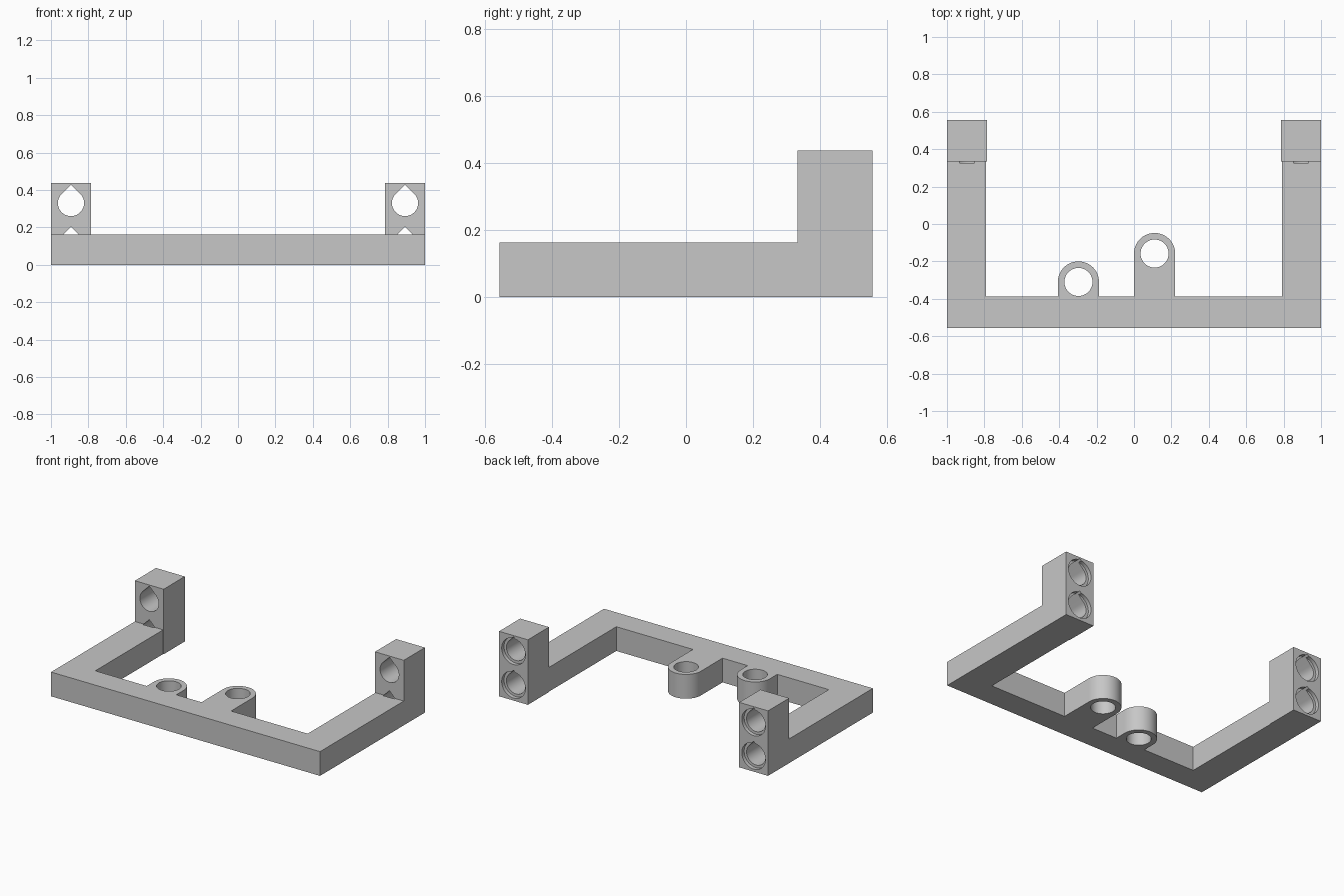
import bpy, bmesh, math
from mathutils import Vector

if "Cube" in bpy.data.objects:
    bpy.data.objects.remove(bpy.data.objects["Cube"])

grey = bpy.data.materials.new("plain grey")
grey.diffuse_color = (0.57, 0.57, 0.57, 1)
grey.use_nodes = True
grey.node_tree.nodes["Principled BSDF"].inputs["Base Color"].default_value = grey.diffuse_color


def arc(cx, cy, r, start, end, n):
    """Points on an arc, angles in degrees."""
    return [(cx + r * math.cos(math.radians(start + (end - start) * i / n)),
             cy + r * math.sin(math.radians(start + (end - start) * i / n)))
            for i in range(n + 1)]


def prism(name, points, vec):
    """Extrude a closed outline of 3D points along a vector."""
    bm = bmesh.new()
    face = bm.faces.new([bm.verts.new(p) for p in points])
    new = bmesh.ops.extrude_face_region(bm, geom=[face])["geom"]
    bmesh.ops.translate(bm, vec=Vector(vec),
                        verts=[v for v in new if isinstance(v, bmesh.types.BMVert)])
    bmesh.ops.recalc_face_normals(bm, faces=bm.faces)
    me = bpy.data.meshes.new(name)
    bm.to_mesh(me)
    bm.free()
    me.materials.append(grey)
    ob = bpy.data.objects.new(name, me)
    bpy.context.collection.objects.link(ob)
    return ob


def combine(target, tool, operation):
    """Apply a boolean and remove the tool."""
    mod = target.modifiers.new(operation, 'BOOLEAN')
    mod.operation, mod.solver, mod.object = operation, 'EXACT', tool
    bpy.context.view_layer.objects.active = target
    bpy.ops.object.modifier_apply(modifier=mod.name)
    bpy.data.objects.remove(tool)


HEIGHT, TOP = 0.163, 0.437
FRONT, BACK, BAR_BACK, POST_FRONT = -0.557, 0.557, -0.388, 0.333
ARM_IN, POST_IN, HOLE_X = 0.79, 0.786, 0.893
LUGS = [(0.11, -0.158), (-0.297, -0.31)]
LUG_R, LUG_HOLE = 0.11, 0.075

# U-shaped frame with the two rounded lugs in its outline
outline = [(-1, FRONT), (1, FRONT), (1, BACK), (ARM_IN, BACK), (ARM_IN, BAR_BACK)]
for cx, cy in LUGS:
    outline += [(cx + LUG_R, BAR_BACK)] + arc(cx, cy, LUG_R, 0, 180, 32) + [(cx - LUG_R, BAR_BACK)]
outline += [(-ARM_IN, BAR_BACK), (-ARM_IN, BACK), (-1, BACK)]
frame = prism("mounting_frame", [(x, y, 0) for x, y in outline], (0, 0, HEIGHT))

# Upright end posts
for s in (-1, 1):
    post = prism("post", [(s * x, y, 0) for x, y in
                          [(POST_IN, POST_FRONT), (1, POST_FRONT), (1, BACK), (POST_IN, BACK)]],
                 (0, 0, TOP))
    combine(frame, post, 'UNION')

# Vertical screw holes in the lugs
for cx, cy in LUGS:
    ring = arc(cx, cy, LUG_HOLE, 0, 360, 64)[:-1]
    combine(frame, prism("lug_cutter", [(x, y, -0.1) for x, y in ring], (0, 0, 0.4)), 'DIFFERENCE')

# Teardrop holes with round recesses at the back of each post
for s in (-1, 1):
    for z in (0.105, 0.33):
        cx, r = s * HOLE_X, 0.07
        drop = arc(cx, z, r, 135, 405, 48) + [(cx, z + r * math.sqrt(2))]
        combine(frame, prism("hole_cutter", [(x, 0.325, h) for x, h in drop], (0, 0.4, 0)), 'DIFFERENCE')
        rim = arc(cx, z, 0.088, 0, 360, 64)[:-1]
        combine(frame, prism("recess_cutter", [(x, BACK - 0.025, h) for x, h in rim], (0, 0.2, 0)), 'DIFFERENCE')

# Smooth curved walls, sharp edges elsewhere
bpy.ops.object.select_all(action='DESELECT')
frame.select_set(True)
bpy.context.view_layer.objects.active = frame
bpy.ops.object.shade_smooth_by_angle(angle=math.radians(30))
